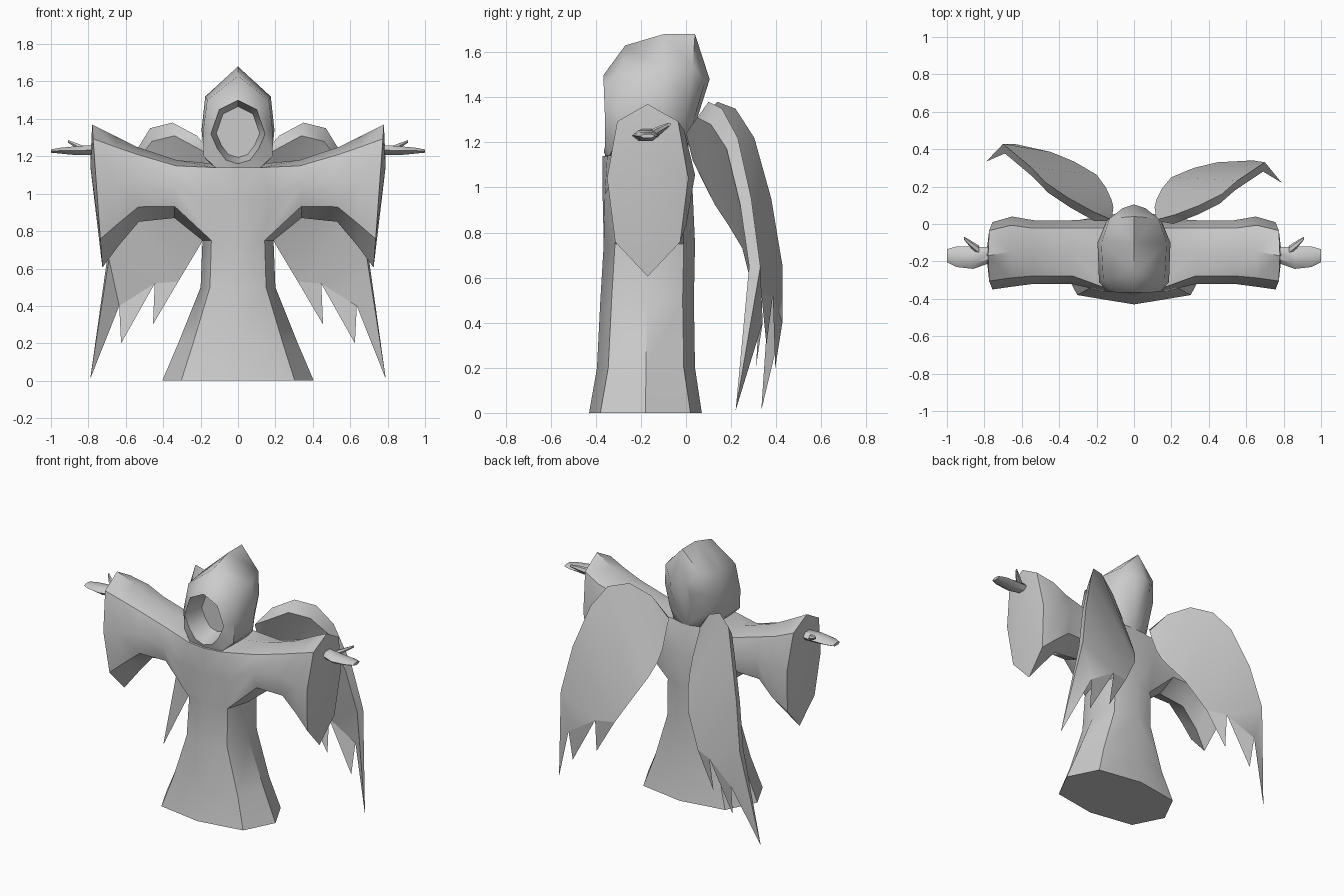
import bpy, bmesh, math
from mathutils import Vector

if "Cube" in bpy.data.objects:
    bpy.data.objects.remove(bpy.data.objects["Cube"], do_unlink=True)

# One plain stone colour for the whole figure
stone = bpy.data.materials.new("stone_grey")
stone.use_nodes = True
colour = (0.6, 0.6, 0.6, 1.0)
stone.diffuse_color = colour
stone.node_tree.nodes["Principled BSDF"].inputs["Base Color"].default_value = colour


def add_ring(bm, points):
    return [bm.verts.new(point) for point in points]


def bridge(bm, first, second, closed=False):
    """Join two rows of vertices with quads."""
    count = len(first)
    for i in range(count if closed else count - 1):
        j = (i + 1) % count
        bm.faces.new((first[i], first[j], second[j], second[i]))


def finish(bm, name, mirrored=True, sharp=40):
    """Mirror the half model if needed, then turn it into a smooth object."""
    if mirrored:
        bmesh.ops.mirror(bm, geom=bm.verts[:] + bm.edges[:] + bm.faces[:],
                         axis='X', merge_dist=0.001)
        bmesh.ops.remove_doubles(bm, verts=bm.verts[:], dist=0.001)
    bmesh.ops.recalc_face_normals(bm, faces=bm.faces[:])
    mesh = bpy.data.meshes.new(name)
    bm.to_mesh(mesh)
    bm.free()
    mesh.materials.append(stone)
    obj = bpy.data.objects.new(name, mesh)
    bpy.context.collection.objects.link(obj)
    bpy.ops.object.select_all(action='DESELECT')
    obj.select_set(True)
    bpy.context.view_layer.objects.active = obj
    bpy.ops.object.shade_smooth_by_angle(angle=math.radians(sharp))
    return obj


def robe_half(z, width, front, back):
    """Half of an eight-sided skirt section, from front centre to back centre."""
    middle = (front + back) / 2
    corner = width * 0.75
    return [(0, front, z), (corner, front + 0.05, z), (width, middle, z),
            (corner, back - 0.05, z), (0, back, z)]


# Sleeve section: sideways and upward fractions, starting at the bottom
SLEEVE_SHAPE = [(0, 0), (-.8, .2), (-1, .57), (-.75, .9),
                (0, 1), (.75, .9), (1, .57), (.8, .2)]


def sleeve_ring(x_low, x_high, low, high, front, back):
    middle, half = (front + back) / 2, (back - front) / 2
    return [(x_low + (x_high - x_low) * up, middle + half * side, low + (high - low) * up)
            for side, up in SLEEVE_SHAPE]


def build_robe():
    bm = bmesh.new()
    # Skirt
    levels = [(0, .405, -.43, .07), (.2, .32, -.395, .04),
              (.5, .2, -.38, .035), (.75, .19, -.365, .04)]
    rings = [add_ring(bm, robe_half(*level)) for level in levels]
    for lower, upper in zip(rings, rings[1:]):
        bridge(bm, lower, upper)
    bm.faces.new(rings[0])
    waist = rings[-1]
    # Chest and back
    chest, throat, spine, nape = add_ring(
        bm, [(0, -.37, .97), (0, -.37, 1.14), (0, .03, .97), (0, 0, 1.17)])
    front, up_front, top, up_back, back = add_ring(
        bm, [(.17, -.36, .97), (.13, -.35, 1.14), (.13, -.17, 1.16),
             (.13, -.02, 1.16), (.14, .03, .97)])
    bridge(bm, [waist[0], chest, throat], [waist[1], front, up_front])
    bridge(bm, [waist[4], spine, nape], [waist[3], back, up_back])
    bm.faces.new((throat, up_front, top, up_back, nape))
    # Wide sleeve growing out of the shoulder
    previous = [waist[2], waist[1], front, up_front, top, up_back, back, waist[3]]
    for section in [(.34, .33, .87, 1.18, -.32, .02),
                    (.53, .54, .85, 1.25, -.32, .02),
                    (.64, .66, .72, 1.31, -.335, .04),
                    (.725, .78, .605, 1.37, -.35, .01)]:
        ring = add_ring(bm, sleeve_ring(*section))
        bridge(bm, previous, ring, closed=True)
        previous = ring
    # Sleeve end
    centre = bm.verts.new((.79, -.16, 1.15))
    for a, b in zip(previous, previous[1:] + previous[:1]):
        bm.faces.new((a, b, centre))
    return finish(bm, "robe")


def build_hood():
    bm = bmesh.new()
    # Face opening, and a hollow behind it
    opening = [(0, -.365, 1.5), (.1, -.365, 1.45), (.145, -.36, 1.32),
               (.11, -.36, 1.24), (.065, -.36, 1.18), (0, -.365, 1.16)]
    middle = Vector((0, -.22, 1.33))
    hollow = [(x * .8, middle.y, middle.z + (z - middle.z) * .8) for x, y, z in opening]
    sections = [
        hollow, opening,
        [(0, -.27, 1.63), (.165, -.29, 1.5), (.187, -.31, 1.33),
         (.185, -.31, 1.2), (.12, -.34, 1.14), (0, -.35, 1.12)],
        [(0, -.1, 1.68), (.175, -.1, 1.52), (.195, -.1, 1.34),
         (.18, -.1, 1.2), (.12, -.1, 1.13), (0, -.1, 1.1)],
        [(0, .04, 1.68), (.13, .03, 1.54), (.15, .01, 1.4),
         (.13, -.01, 1.25), (.1, -.02, 1.15), (0, -.02, 1.1)],
        [(0, .105, 1.48), (.06, .085, 1.47), (.07, .065, 1.4),
         (.06, .035, 1.3), (.05, .01, 1.2), (0, 0, 1.15)]]
    rings = [add_ring(bm, section) for section in sections]
    for first, second in zip(rings, rings[1:]):
        bridge(bm, first, second)
    bm.faces.new(rings[0])
    # Back of the head, down to the nape
    bm.faces.new(rings[-1])
    return finish(bm, "hood", sharp=50)


def tube(bm, sections):
    """Six-sided tapering tube along x; sections are centre, half depth, half height."""
    previous = None
    for (x, y, z), depth, height in sections:
        ring = add_ring(bm, [(x, y + depth * math.cos(k * math.pi / 3),
                              z + height * math.sin(k * math.pi / 3)) for k in range(6)])
        if previous:
            bridge(bm, previous, ring, closed=True)
        else:
            bm.faces.new(ring)
        previous = ring
    bm.faces.new(previous)


def build_hands():
    bm = bmesh.new()
    # Palm with fingers, then thumb
    tube(bm, [((.76, -.165, 1.235), .04, .03), ((.86, -.18, 1.23), .06, .028),
              ((.95, -.175, 1.23), .055, .018), ((1, -.17, 1.228), .035, .01)])
    tube(bm, [((.83, -.14, 1.24), .025, .02), ((.87, -.11, 1.26), .02, .015),
              ((.91, -.075, 1.28), .008, .008)])
    return finish(bm, "hands")


# Wing outline: leading edge from the root outward, then the inner edge
LEADING = [(.12, .02, 1.18), (.22, .05, 1.31), (.35, .1, 1.38), (.47, .16, 1.35),
           (.55, .23, 1.22), (.64, .29, .95), (.7, .33, .65)]
INNER = [(.12, .03, 1.12), (.11, .09, 1.0), (.12, .13, .92), (.15, .19, .83),
         (.2, .25, .73), (.32, .3, .53)]
NOTCHES = [(.445, .33, .52), (.635, .34, .4)]
TIPS = [(.455, .3, .3), (.625, .31, .2), (.79, .22, .01)]


def build_wing(name, side, sweep):
    bm = bmesh.new()

    def place(points):
        return add_ring(bm, [(side * x, y + sweep * (x - .12), z) for x, y, z in points])

    back_edge = place(LEADING)
    # Front rim sits lower and further forward, giving the leading edge its thickness
    rim = [(x - .01, y - .05 * min(i, 1), z - .07 * min(i, 1) * min(1, (6 - i) / 3))
           for i, (x, y, z) in enumerate(LEADING)]
    front_edge = place(rim)
    inner, notches, tips = place(INNER), place(NOTCHES), place(TIPS)
    bridge(bm, back_edge, front_edge)
    for edge in (back_edge, front_edge):
        # Sheet, and the three feather tips below it
        bridge(bm, edge[:6], inner)
        hem = [inner[-1], notches[0], notches[1], edge[-1]]
        bm.faces.new([edge[5]] + hem)
        if edge is back_edge:
            for a, b, tip in zip(hem, hem[1:], tips):
                bm.faces.new((a, tip, b))
    bm.faces.new((back_edge[-1], front_edge[-1], tips[-1]))
    bm.faces.new((front_edge[-1], notches[1], tips[-1]))
    return finish(bm, name, mirrored=False, sharp=45)


build_robe()
build_hood()
build_hands()
build_wing("left_wing", 1, 0.0)
build_wing("right_wing", -1, 0.17)
